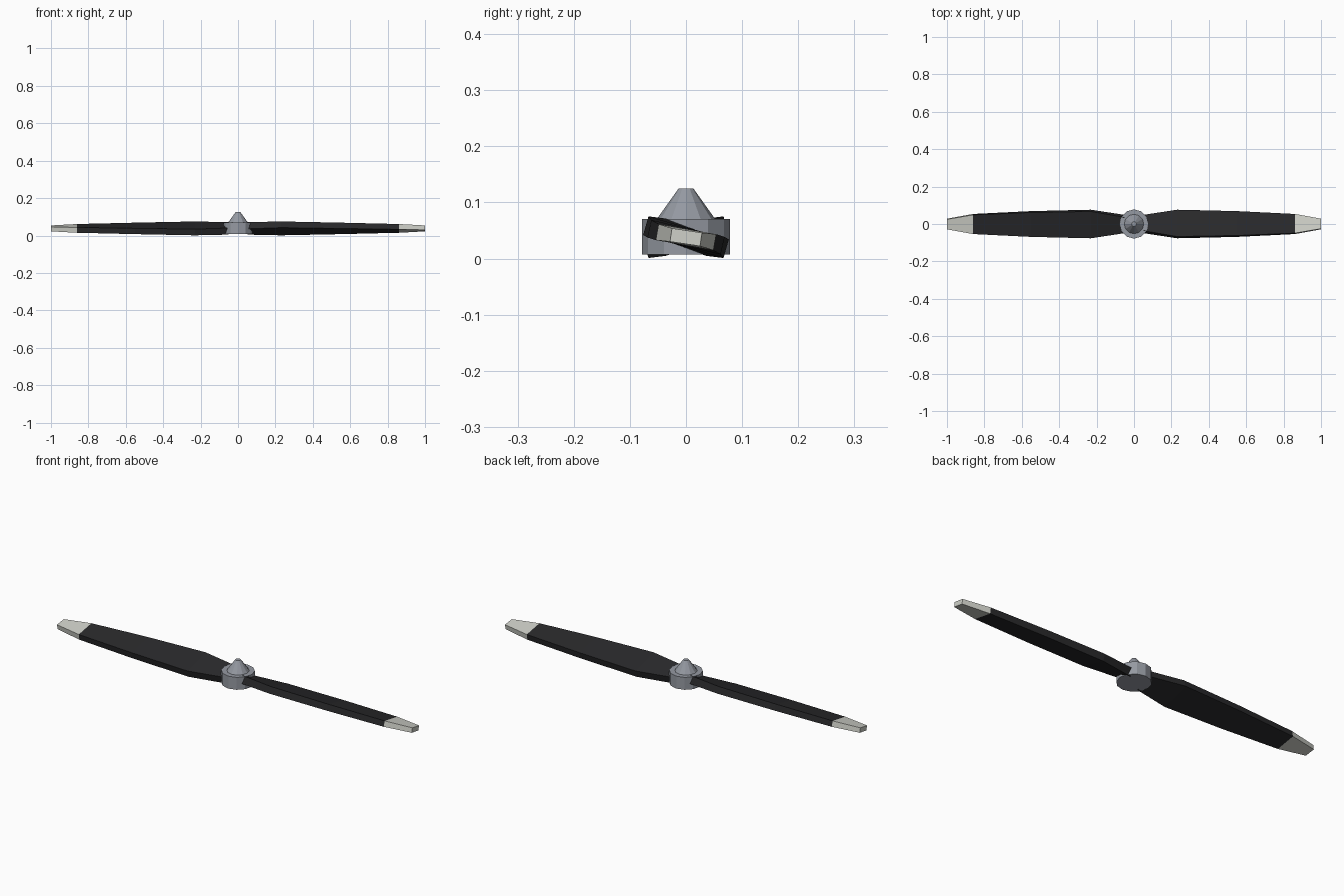
import bpy, bmesh
from math import sin, cos, pi, radians

if "Cube" in bpy.data.objects:
    bpy.data.objects.remove(bpy.data.objects["Cube"])

def mat(name, c):
    m = bpy.data.materials.new(name)
    m.diffuse_color = (*c, 1)
    m.use_nodes = True
    m.node_tree.nodes["Principled BSDF"].inputs["Base Color"].default_value = m.diffuse_color
    return m

black = mat("blade_black", (0.022, 0.022, 0.024))
pale = mat("tip_pale", (0.62, 0.63, 0.58))
metal = mat("hub_metal", (0.30, 0.32, 0.36))
ZC = 0.038

def mesh_object(name, bm, material):
    bmesh.ops.recalc_face_normals(bm, faces=bm.faces)
    me = bpy.data.meshes.new(name)
    bm.to_mesh(me)
    bm.free()
    me.materials.append(material)
    ob = bpy.data.objects.new(name, me)
    bpy.context.collection.objects.link(ob)

def loft(name, rings, material):
    """Skin a list of equal-length point rings and cap both ends."""
    bm = bmesh.new()
    vs = [[bm.verts.new(p) for p in r] for r in rings]
    n = len(vs[0])
    for a, b in zip(vs, vs[1:]):
        for i in range(n):
            j = (i + 1) % n
            bm.faces.new((a[i], a[j], b[j], b[i]))
    bm.faces.new(vs[0])
    bm.faces.new(vs[-1])
    mesh_object(name, bm, material)

def section(x, half_chord, half_thick, pitch, side):
    """Rectangular blade section, pitched about the blade axis."""
    a = radians(pitch)
    pts = []
    for u, v in ((-1, -1), (1, -1), (1, 1), (-1, 1)):
        c, t = u * half_chord, v * half_thick
        pts.append((side * x, side * (c * cos(a) + t * sin(a)),
                    ZC - c * sin(a) + t * cos(a)))
    return pts

# x, half chord, half thickness, pitch in degrees
ROOT = (0.05, 0.045, 0.019, 20)
WIDE = (0.23, 0.0745, 0.0172, 16)
MID = (0.55, 0.067, 0.016, 13)
BAND = (0.86, 0.052, 0.0145, 10)
TIP = (1.0, 0.027, 0.012, 8.5)

# Two blades with pale tips, half a turn apart
for side, label in ((1, "right"), (-1, "left")):
    loft(f"blade_{label}", [section(*s, side) for s in (ROOT, WIDE, MID, BAND)], black)
    loft(f"blade_tip_{label}", [section(*s, side) for s in (BAND, TIP)], pale)

# Hub drum and conical spinner
def ring(r, z, n=12):
    return [(r * sin(2 * pi * i / n), r * cos(2 * pi * i / n), z) for i in range(n)]

loft("hub", [ring(0.078, 0.007), ring(0.078, 0.07)], metal)
loft("spinner", [ring(0.053, 0.069), ring(0.013, 0.125)], metal)
